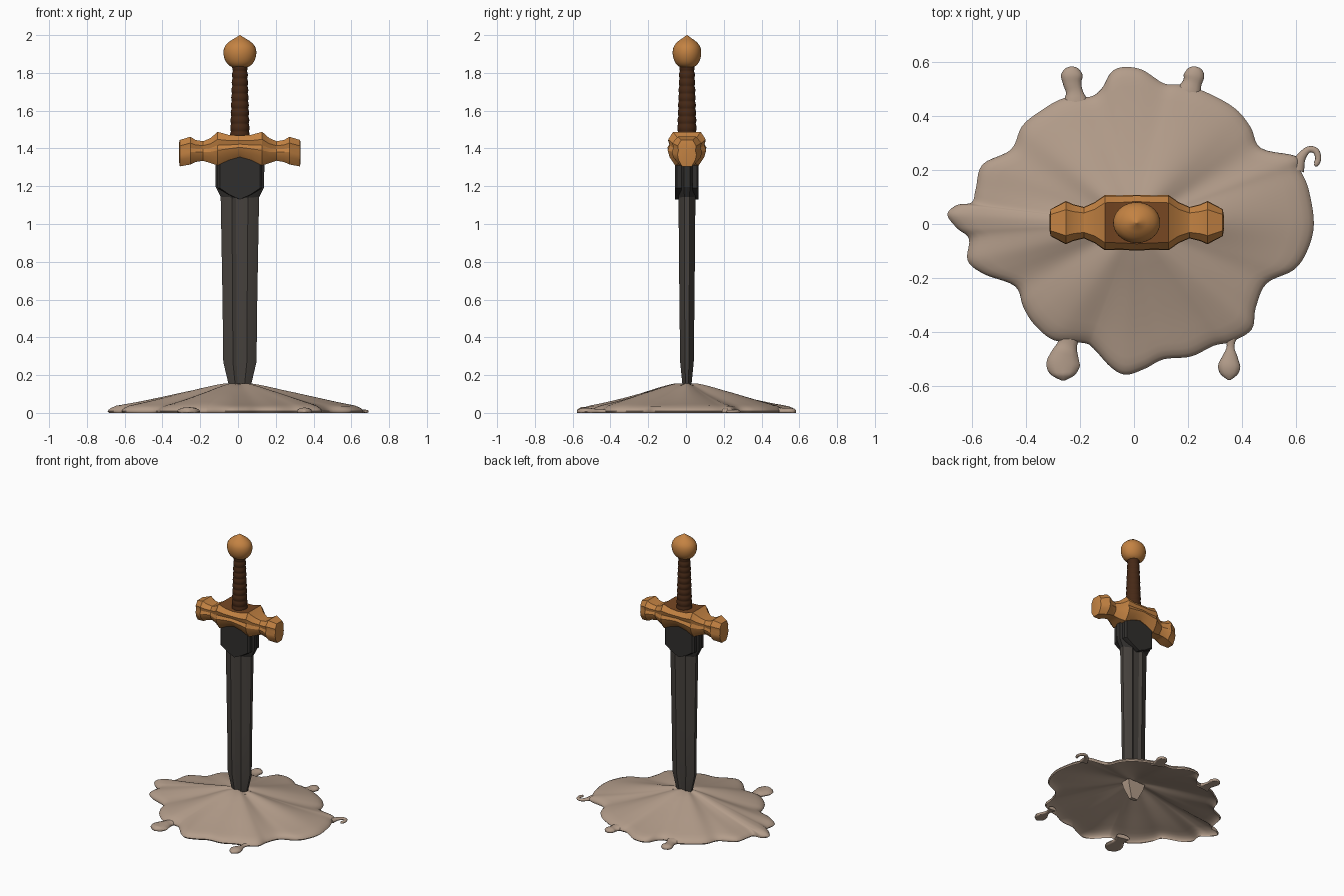
import bpy, bmesh, math
from mathutils import Vector

if "Cube" in bpy.data.objects:
    bpy.data.objects.remove(bpy.data.objects["Cube"])

CX, CY = 0.01, 0.005  # sword axis


def material(name, rgb):
    m = bpy.data.materials.new(name)
    m.diffuse_color = (*rgb, 1)
    m.use_nodes = True
    m.node_tree.nodes["Principled BSDF"].inputs["Base Color"].default_value = m.diffuse_color
    return m


SAND = material("sand", (0.45, 0.335, 0.255))
STEEL = material("dark steel", (0.062, 0.054, 0.047))
COLLAR = material("blackened steel", (0.03, 0.028, 0.026))
BRONZE = material("bronze", (0.55, 0.225, 0.055))
BROWN = material("worn brown", (0.18, 0.062, 0.016))
LEATHER = material("leather", (0.062, 0.022, 0.008))


def loft(name, rings, mat, angle=35, caps=(True, True)):
    """Skin a stack of equal closed rings."""
    bm = bmesh.new()
    vs = [[bm.verts.new(p) for p in r] for r in rings]
    n = len(vs[0])
    for a, b in zip(vs, vs[1:]):
        for i in range(n):
            bm.faces.new((a[i], a[(i + 1) % n], b[(i + 1) % n], b[i]))
    if caps[0]:
        bm.faces.new(vs[0][::-1])
    if caps[1]:
        bm.faces.new(vs[-1])
    bmesh.ops.recalc_face_normals(bm, faces=bm.faces)
    me = bpy.data.meshes.new(name)
    bm.to_mesh(me)
    bm.free()
    ob = bpy.data.objects.new(name, me)
    bpy.context.collection.objects.link(ob)
    me.materials.append(mat)
    bpy.ops.object.select_all(action='DESELECT')
    ob.select_set(True)
    bpy.context.view_layer.objects.active = ob
    bpy.ops.object.shade_smooth_by_angle(angle=math.radians(angle))
    return ob


def spline(pts, steps, closed):
    """Catmull-Rom through points."""
    n = len(pts)
    P = [Vector(p) for p in pts]
    get = (lambda i: P[i % n]) if closed else (lambda i: P[max(0, min(n - 1, i))])
    out = []
    for i in range(n if closed else n - 1):
        a, b, c, d = (get(i + k) for k in (-1, 0, 1, 2))
        for s in range(steps):
            t = s / steps
            out.append(0.5 * (2 * b + (c - a) * t + (2 * a - 5 * b + 4 * c - d) * t * t
                              + (3 * b - a - 3 * c + d) * t ** 3))
    if not closed:
        out.append(P[-1])
    return out


def circle_rings(profile, n=32, sy=1.0):
    return [[(CX + r * math.cos(k * math.tau / n), CY + r * sy * math.sin(k * math.tau / n), z)
             for k in range(n)] for r, z in profile]


# Sand mound: irregular outline shrunk towards the middle
OUTLINE = [(-.04, .58), (.03, .57), (.11, .52), (.17, .515), (.26, .49), (.37, .43), (.43, .36),
           (.47, .28), (.60, .25), (.615, .20), (.645, .13), (.665, 0), (.64, -.10), (.59, -.17),
           (.49, -.22), (.45, -.31), (.435, -.39), (.36, -.435), (.295, -.45), (.21, -.49),
           (.11, -.50), (.04, -.535), (-.03, -.557), (-.085, -.53), (-.15, -.46), (-.185, -.44),
           (-.295, -.43), (-.37, -.37), (-.41, -.305), (-.44, -.23), (-.555, -.185),
           (-.615, -.135), (-.61, -.055), (-.655, -.015), (-.69, .035), (-.655, .07),
           (-.60, .08), (-.585, .13), (-.56, .22), (-.455, .275), (-.415, .36), (-.35, .415),
           (-.26, .465), (-.165, .47), (-.12, .50), (-.085, .56)]
edge = spline(OUTLINE, 5, True)
rings = []
for t, z in [(.05, .155), (.12, .153), (.2, .143), (.3, .128), (.4, .112), (.5, .098), (.6, .083),
             (.7, .069), (.8, .055), (.88, .045), (.94, .037), (.975, .027), (.993, .017),
             (1, .009), (.988, 0)]:
    ring = []
    for p in edge:
        a = math.atan2(p.y, p.x)
        q = t * (p * t + p.normalized() * 0.56 * (1 - t)) if t < .9 else p * (t - (1 - t) * .1)
        wave = 0.009 * math.sin(math.pi * min(t, 1)) * math.sin(6 * a + 1.0 + math.sin(2 * a))
        ring.append((q.x, q.y, max(0, z + (wave if t < .97 else 0))))
    rings.append(ring)
loft("sand_mound", rings, SAND, 60, (True, False))

# Drips flowing off the rim: (x, y, half width) along each path
DRIPS = {
    "drip_back_right": [(.20, .48, .05), (.215, .52, .035), (.222, .55, .038), (.222, .574, .025),
                        (.222, .583, .004)],
    "drip_back_left": [(-.215, .44, .055), (-.22, .485, .032), (-.228, .52, .034),
                       (-.23, .55, .04), (-.23, .574, .025), (-.23, .583, .004)],
    "drip_front_left": [(-.235, -.39, .05), (-.245, -.44, .036), (-.255, -.48, .05),
                        (-.262, -.52, .062), (-.262, -.556, .046), (-.262, -.578, .008)],
    "drip_front_right": [(.36, -.40, .03), (.357, -.45, .014), (.355, -.49, .028),
                         (.352, -.525, .041), (.352, -.555, .032), (.352, -.576, .006)],
    "drip_hook": [(.60, .20, .03), (.617, .245, .018), (.645, .275, .012), (.672, .27, .012),
                  (.681, .243, .011), (.674, .222, .010), (.667, .217, .003)],
}
for name, pts in DRIPS.items():
    path = spline(pts, 4, False)
    rings = []
    for i, p in enumerate(path):
        d = path[min(i + 1, len(path) - 1)] - path[max(i - 1, 0)]
        side = Vector((-d.y, d.x)).normalized()
        h = min(.03, .012 + p.z * .4)
        ring = []
        for k in range(12):
            c, s = math.cos(k * math.tau / 12), math.sin(k * math.tau / 12)
            ring.append((p.x + side.x * p.z * c, p.y + side.y * p.z * c, max(0, .008 + (h - .008) * s)))
        rings.append(ring)
    loft(name, rings, SAND, 60)

# Dent under the mound that holds the blade tip
loft("sand_socket", [[(CX + x * w, CY + y * w * .5, z) for x, y in ((-1, -1), (1, -1), (1, 1), (-1, 1))]
                     for w, z in ((.07, .148), (.06, .11), (.025, .03))], SAND, 30)


# Blade: bevelled section with a shallow fuller on both faces
def blade_ring(w, d, z):
    half = [(-1, -.3), (-.8, -.62), (-.42, -1), (-.2, -.74), (.2, -.74), (.42, -1), (.8, -.62), (1, -.3)]
    sec = half + [(-x, -y) for x, y in half]
    return [(CX + x * w, CY + y * d, z) for x, y in sec]


loft("blade", [blade_ring(w, d, z) for w, d, z in
               ((.045, .018, .09), (.062, .025, .16), (.088, .036, .27), (.092, .04, .6), (.102, .045, 1.16),
                (.108, .046, 1.30))], STEEL, 25)

# Collar: wide sleeve with a shield-shaped plate on each face
loft("blade_collar", [blade_ring(w, d, z) for w, d, z in
                      ((.098, .044, 1.135), (.128, .053, 1.195), (.13, .055, 1.36))], COLLAR, 25)
SHIELD = [(-.118, 1.36), (-.118, 1.19), (-.06, 1.155), (0, 1.13), (.06, 1.155), (.118, 1.19), (.118, 1.36)]
for name, s in (("front_plate", -1), ("back_plate", 1)):
    loft(name, [[(CX + x * k, CY + s * y, z) for x, z in SHIELD]
                for k, y in ((1, .03), (1, .052), (.9, .062))], COLLAR, 30)

# Crossguard: lofted along x, mirrored stations (x, bottom, top, half depth, squareness)
HALF = [(.322, 1.33, 1.43, .03, .5), (.318, 1.305, 1.445, .05, .6), (.262, 1.315, 1.462, .08, .6),
        (.235, 1.328, 1.445, .068, .6), (.195, 1.335, 1.438, .058, .62), (.155, 1.322, 1.455, .076, .65),
        (.118, 1.31, 1.488, .102, .72), (.06, 1.338, 1.472, .101, .74)]
stations = [(-x, *r) for x, *r in HALF] + [(0, 1.355, 1.468, .103, .76)] + HALF[::-1]
rings = []
for x, zb, zt, h, q in stations:
    zm, hz = (zb + zt) / 2, (zt - zb) / 2
    sec = [(-q, 1), (-.97, .55), (-.9, .2), (-1, -.1), (-.9, -.5), (-q * .85, -1)]
    sec += [(-y, z) for y, z in sec[::-1]]
    rings.append([(CX + x, CY + y * h, zm + z * hz) for y, z in sec])
guard = loft("crossguard", rings, BRONZE, 28)
guard.data.materials.append(BROWN)
for f in guard.data.polygons:  # worn top face around the grip
    if f.normal.z > .8 and abs(f.center.x - CX) < .14 and abs(f.center.y - CY) < .03:
        f.material_index = 1

# Grip: tapered with wrapped ribs
prof = []
for i in range(91):
    u = i / 90
    prof.append((.049 - .013 * u + .004 * abs(math.sin(u * math.pi * 10)), 1.45 + .40 * u))
loft("grip", circle_rings(prof, 24), LEATHER, 60)

# Pommel: ball drawn up to a point
ball = [(.03, 1.828), (.052, 1.836), (.07, 1.853), (.082, 1.877), (.087, 1.905), (.083, 1.932), (.07, 1.953),
        (.05, 1.97), (.03, 1.982), (.014, 1.992), (.002, 2.0)]
prof = [(p.x, p.y) for p in spline(ball, 3, False)]
loft("pommel", circle_rings(prof, 36, .87), BRONZE, 45)
